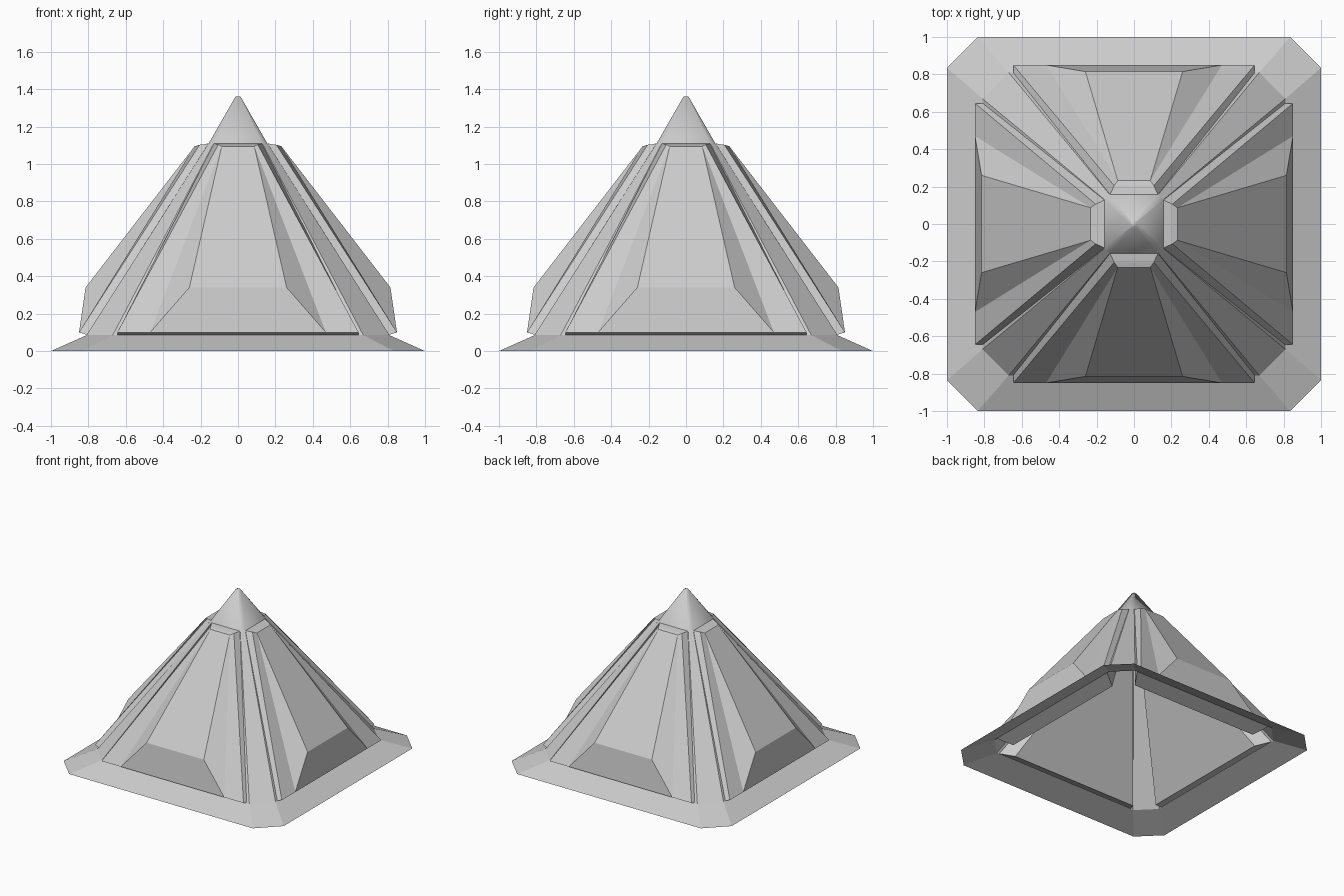
import bpy, bmesh
from math import pi, radians
from mathutils import Matrix, Vector

if "Cube" in bpy.data.objects:
    bpy.data.objects.remove(bpy.data.objects["Cube"])


def turn(p, k):
    return Matrix.Rotation(k * pi / 2, 3, 'Z') @ Vector(p)


def make_object(name, bm):
    bmesh.ops.recalc_face_normals(bm, faces=bm.faces[:])
    mesh = bpy.data.meshes.new(name)
    bm.to_mesh(mesh)
    bm.free()
    obj = bpy.data.objects.new(name, mesh)
    bpy.context.collection.objects.link(obj)
    return obj


# Square ring with chamfered corners
def ring(bm, a, c, z):
    return [bm.verts.new(turn((s * c, -a, z), k)) for k in range(4) for s in (-1, 1)]


def bridge(bm, r, s):
    for i in range(8):
        j = (i + 1) % 8
        bm.faces.new((r[i], r[j], s[j], s[i]))


# Flared base and tapering body, a thin shell open underneath
bm = bmesh.new()
rim = ring(bm, 1.0, 0.835, 0)
low = ring(bm, 0.81, 0.67, 0.085)
top = ring(bm, 0.157, 0.13, 1.11)
bridge(bm, rim, low)
bridge(bm, low, top)
make_object("base_and_ribs", bm)


# Thick faceted panel set into each side, its back standing proud inside
def loop(bm, low, top, k):
    (x0, y0, z0), (x1, y1, z1) = low, top
    pts = [(-x0, -y0, z0), (x0, -y0, z0), (x1, -y1, z1), (-x1, -y1, z1)]
    return [bm.verts.new(turn(p, k)) for p in pts]


for k, side in enumerate(("front", "right", "back", "left")):
    bm = bmesh.new()
    back = loop(bm, (0.58, 0.70, 0.04), (0.09, 0.12, 1.05), k)
    mid = loop(bm, (0.645, 0.808, 0.087), (0.128, 0.158, 1.11), k)
    frame = loop(bm, (0.645, 0.85, 0.1), (0.106, 0.205, 1.103), k)
    face = loop(bm, (0.26, 0.815, 0.34), (0.087, 0.232, 1.095), k)
    foot = [bm.verts.new(turn((s * 0.47, -0.85, 0.1), k)) for s in (-1, 1)]
    bm.faces.new(back)
    bm.faces.new(face)
    bm.faces.new((mid[0], mid[1], frame[1], foot[1], foot[0], frame[0]))
    for i in range(4):
        j = (i + 1) % 4
        bm.faces.new((back[i], back[j], mid[j], mid[i]))
        if i:
            bm.faces.new((mid[i], mid[j], frame[j], frame[i]))
    bm.faces.new((foot[0], foot[1], face[1], face[0]))
    bm.faces.new((frame[2], frame[3], face[3], face[2]))
    for f, a, b in ((0, 0, 3), (1, 1, 2)):
        bm.faces.new((frame[a], foot[f], face[b], frame[b]))
        bm.faces.new((foot[f], face[a], face[b]))
    make_object(side + "_panel", bm)

# Pointed cap, smoothly shaded around
bm = bmesh.new()
base, tip = ring(bm, 0.157, 0.13, 1.11), ring(bm, 0.014, 0.011, 1.36)
bridge(bm, base, tip)
bm.faces.new(tip)
cap = make_object("cap", bm)
bpy.context.view_layer.objects.active = cap
cap.select_set(True)
bpy.ops.object.shade_smooth_by_angle(angle=radians(60))
